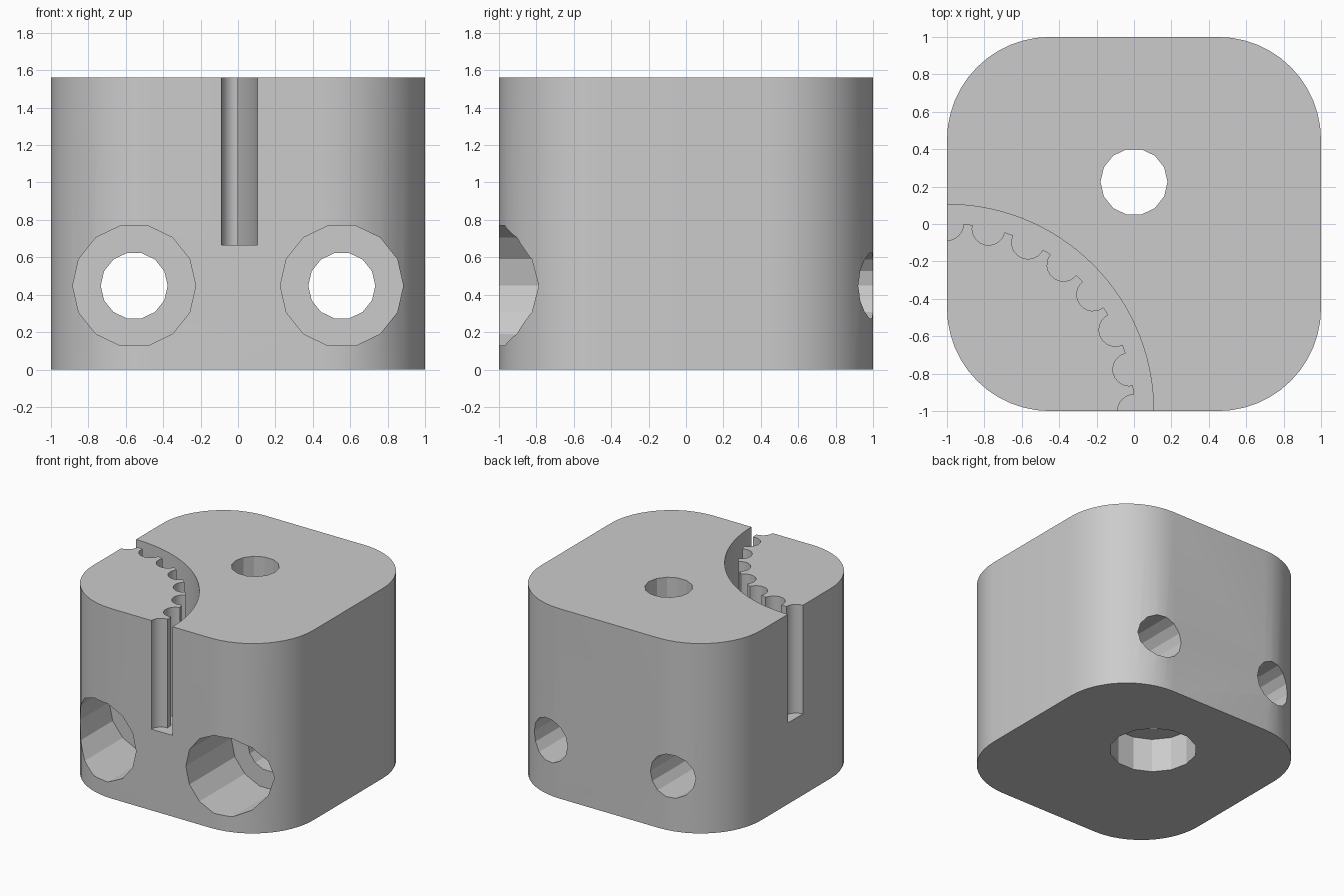
import bpy, bmesh, math
from math import cos, sin, pi, radians
from mathutils import Matrix

cube = bpy.data.objects.get("Cube")
if cube:
    bpy.data.objects.remove(cube, do_unlink=True)

HEIGHT = 1.56
CORNER = 0.55

grey = bpy.data.materials.new("light grey")
grey.use_nodes = True
colour = (0.6, 0.6, 0.6, 1)
grey.diffuse_color = colour
grey.node_tree.nodes["Principled BSDF"].inputs["Base Color"].default_value = colour


def arc(cx, cy, r, start, end, n):
    """Points along an arc, angles in degrees."""
    angles = [radians(start + (end - start) * i / n) for i in range(n + 1)]
    return [(cx + r * cos(a), cy + r * sin(a)) for a in angles]


def prism(name, outline, z0, z1, matrix=Matrix()):
    """Closed outline extruded from z0 to z1, then moved by matrix."""
    bm = bmesh.new()
    face = bm.faces.new([bm.verts.new((x, y, z0)) for x, y in outline])
    top = bmesh.ops.extrude_face_region(bm, geom=[face])["geom"]
    verts = [v for v in top if isinstance(v, bmesh.types.BMVert)]
    bmesh.ops.translate(bm, vec=(0, 0, z1 - z0), verts=verts)
    bmesh.ops.transform(bm, matrix=matrix, verts=bm.verts)
    bmesh.ops.recalc_face_normals(bm, faces=bm.faces)
    mesh = bpy.data.meshes.new(name)
    bm.to_mesh(mesh)
    bm.free()
    mesh.materials.append(grey)
    obj = bpy.data.objects.new(name, mesh)
    bpy.context.collection.objects.link(obj)
    return obj


def cut(body, cutter):
    """Subtract the cutter and discard it."""
    cutter.hide_render = True
    mod = body.modifiers.new("cut", "BOOLEAN")
    mod.operation = "DIFFERENCE"
    mod.solver = "EXACT"
    mod.object = cutter
    bpy.context.view_layer.objects.active = body
    bpy.ops.object.modifier_apply(modifier=mod.name)
    bpy.data.objects.remove(cutter, do_unlink=True)


def round_hole(x, y, r):
    return arc(x, y, r, 0, 360, 14)[:-1]


# Block with rounded vertical corners
outline = []
inset = 1 - CORNER
for i, (sx, sy) in enumerate([(1, 1), (-1, 1), (-1, -1), (1, -1)]):
    outline += arc(sx * inset, sy * inset, CORNER, 90 * i, 90 * i + 90, 12)
block = prism("block", outline, 0, HEIGHT)

# Curved groove with a scalloped inner wall, around the front right corner
step = 90 / 7
groove = arc(-1, -1, 1.105, -18, 108, 42)
for k in range(8, -2, -1):
    th = k * step
    cx, cy = -1 + cos(radians(th)), -1 + sin(radians(th))
    groove += arc(cx, cy, 0.088, th + 90, th + 270, 12)
cut(block, prism("groove_cutter", groove, 0.667, HEIGHT + 0.2))

# Vertical hole with a wider recess underneath
cut(block, prism("vertical_hole", round_hole(0, 0.225, 0.179), -0.2, HEIGHT + 0.2))
cut(block, prism("bottom_recess", round_hole(0, 0.225, 0.327), -0.2, 0.28))

# Two front-to-back holes with wider recesses at the front
to_back = Matrix.Rotation(pi / 2, 4, "X")
for side in (-1, 1):
    x = side * 0.555
    cut(block, prism("cross_hole", round_hole(x, 0.448, 0.179), -1.2, 1.2, to_back))
    cut(block, prism("front_recess", round_hole(x, 0.448, 0.329), 0.41, 1.2, to_back))

bpy.ops.object.select_all(action="DESELECT")
block.select_set(True)
bpy.context.view_layer.objects.active = block
bpy.ops.object.shade_smooth_by_angle(angle=radians(20))
